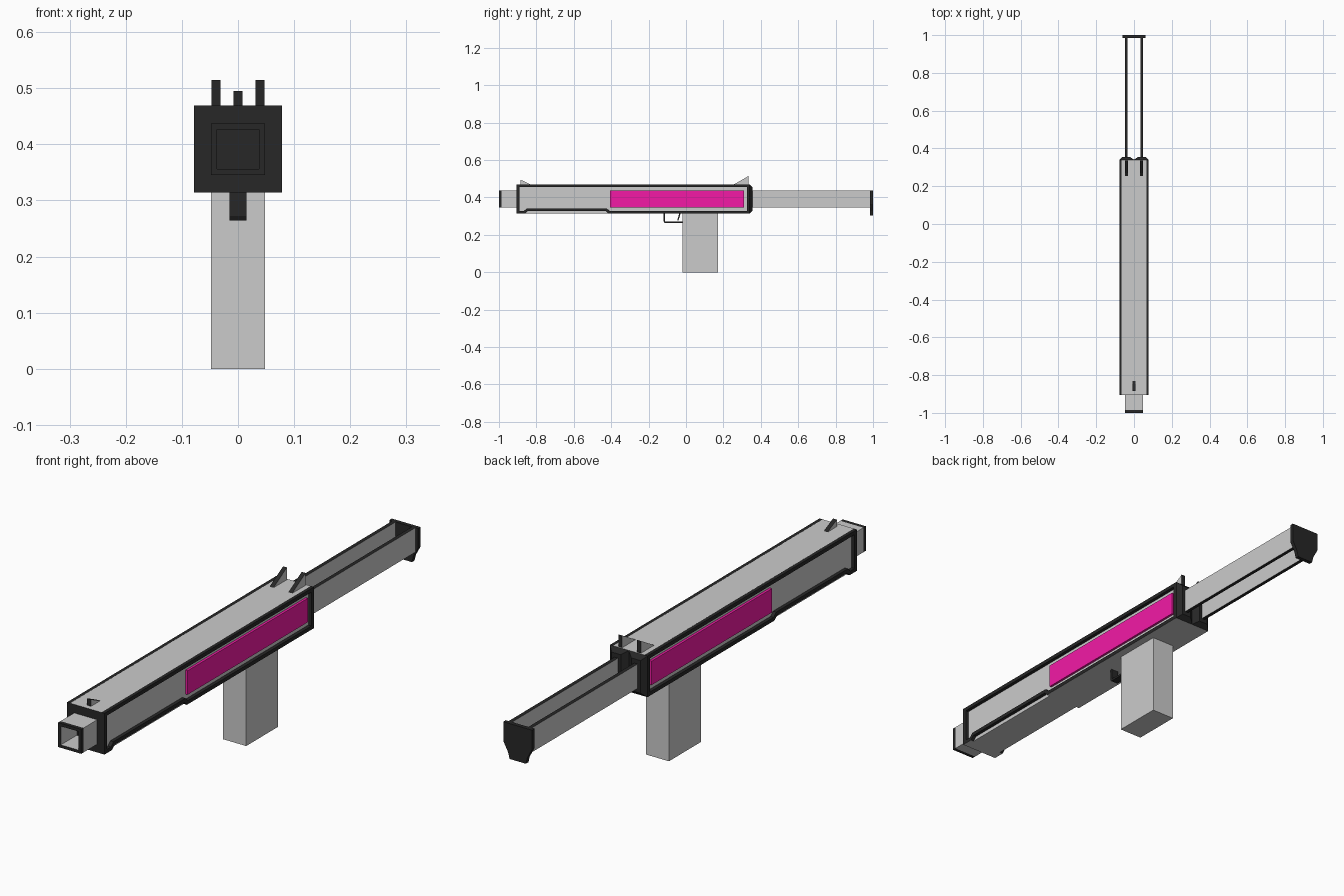
import bpy, bmesh
from mathutils import Vector

if "Cube" in bpy.data.objects:
    bpy.data.objects.remove(bpy.data.objects["Cube"])


def material(name, rgb):
    m = bpy.data.materials.new(name)
    m.diffuse_color = (*rgb, 1)
    m.use_nodes = True
    m.node_tree.nodes["Principled BSDF"].inputs["Base Color"].default_value = m.diffuse_color
    return m


GREY = material("grey", (0.8, 0.8, 0.8))
DARK = material("dark", (0.02, 0.02, 0.02))
PINK = material("magenta", (0.9, 0.01, 0.38))


def finish(name, bm, paint=None, color=DARK, mirror=False):
    """Paint the faces picked by paint(centre, normal), then link the object."""
    bmesh.ops.recalc_face_normals(bm, faces=bm.faces[:])
    for f in bm.faces:
        if paint and paint(f.calc_center_median(), f.normal):
            f.material_index = 1
    me = bpy.data.meshes.new(name)
    bm.to_mesh(me)
    bm.free()
    me.materials.append(GREY)
    me.materials.append(color)
    ob = bpy.data.objects.new(name, me)
    bpy.context.collection.objects.link(ob)
    if mirror:
        ob.modifiers.new("mirror", 'MIRROR').use_mirror_merge = False
    return ob


def extrude(pts, t0, t1, axis='x', hole=None):
    """Extrude a profile along x (y,z points) or y (x,z points)."""
    bm = bmesh.new()

    def loop(p, t):
        return [bm.verts.new((t, a, b) if axis == 'x' else (a, t, b)) for a, b in p]
    n = len(pts)
    o0, o1 = loop(pts, t0), loop(pts, t1)
    walls = [(o0, o1)]
    if hole:
        i0, i1 = loop(hole, t0), loop(hole, t1)
        walls += [(i0, i1), (o0, i0), (o1, i1)]
    else:
        bm.faces.new(o0)
        bm.faces.new(o1)
    for a, b in walls:
        for i in range(n):
            j = (i + 1) % n
            bm.faces.new((a[i], a[j], b[j], b[i]))
    return bm


def rect(a0, a1, b0, b1):
    return [(a0, b0), (a1, b0), (a1, b1), (a0, b1)]


def everywhere(c, n):
    return True


def not_sides(c, n):
    return abs(n.x) < 0.5


# Receiver core, grey with dark end faces
finish("receiver_core", extrude(rect(-0.905, 0.34, 0.314, 0.469), -0.065, 0.065),
       lambda c, n: abs(n.y) > 0.5)

# Raised side frames with a notch along the lower front edge
outer = [(-0.905, 0.469), (-0.905, 0.314), (-0.86, 0.314), (-0.845, 0.328),
         (-0.43, 0.328), (-0.415, 0.314), (0.34, 0.314), (0.34, 0.469)]
inner = [(-0.89, 0.455), (-0.89, 0.328), (-0.866, 0.328), (-0.851, 0.342),
         (-0.424, 0.342), (-0.409, 0.328), (0.325, 0.328), (0.325, 0.455)]
finish("side_frame", extrude(outer, 0.064, 0.078, hole=inner),
       lambda c, n: not (n.z < -0.5 and c.z < 0.32), mirror=True)

# Coloured side panels
finish("side_panel", extrude(rect(-0.405, 0.31, 0.347, 0.437), 0.06, 0.074),
       everywhere, PINK, mirror=True)

# Bevelled rear caps around the stock rails
bm = extrude(rect(0.0, 0.078, 0.314, 0.469), 0.34, 0.356, 'y')
for v in bm.verts:
    if v.co.y > 0.35:
        v.co.x = 0.022 if v.co.x < 0.03 else 0.06
        v.co.z += 0.016 if v.co.z < 0.4 else -0.016
finish("rear_cap", bm, everywhere, mirror=True)

# Square barrel with a dark muzzle band and a blind bore
bm = extrude(rect(-0.048, 0.048, 0.345, 0.437), -1.0, -0.85, 'y')
bmesh.ops.recalc_face_normals(bm, faces=bm.faces[:])
bmesh.ops.bisect_plane(bm, geom=bm.verts[:] + bm.edges[:] + bm.faces[:],
                       plane_co=(0, -0.986, 0), plane_no=(0, 1, 0))
front = [min(bm.faces, key=lambda f: f.calc_center_median().y)]
bmesh.ops.inset_region(bm, faces=front, thickness=0.0155)
front = [f for f in bm.faces if f.normal.y < -0.9 and
         (f.calc_center_median() - Vector((0, -1, 0.391))).length < 0.005]
bore = bmesh.ops.extrude_discrete_faces(bm, faces=front)["faces"]
bmesh.ops.translate(bm, verts=bore[0].verts[:], vec=(0, 0.12, 0))
finish("barrel", bm, lambda c, n: c.y < -0.984)

# Sights: wedge blades with grey sides
finish("front_sight", extrude([(-0.885, 0.465), (-0.83, 0.465), (-0.83, 0.469), (-0.885, 0.495)],
                              -0.008, 0.008), not_sides)
finish("rear_sight", extrude([(0.255, 0.465), (0.335, 0.465), (0.335, 0.515), (0.255, 0.469)],
                             0.031, 0.047), not_sides, mirror=True)

# Stock: two flat rails and a tapered butt plate
finish("stock_rail", extrude(rect(0.33, 0.99, 0.345, 0.437), 0.034, 0.048),
       not_sides, mirror=True)
finish("butt_plate", extrude([(-0.06, 0.437), (-0.06, 0.365), (-0.04, 0.328), (-0.034, 0.304),
                              (0.034, 0.304), (0.04, 0.328), (0.06, 0.365), (0.06, 0.437)],
                             0.985, 1.0, 'y'), everywhere)

# Grip
finish("grip", extrude(rect(-0.02, 0.17, 0.0, 0.316), -0.048, 0.048))

# Trigger guard and trigger
finish("trigger_guard", extrude(
    [(-0.12, 0.316), (-0.12, 0.272), (-0.115, 0.264), (-0.018, 0.264),
     (-0.018, 0.272), (-0.111, 0.272), (-0.112, 0.274), (-0.112, 0.316)],
    -0.015, 0.015), everywhere)
finish("trigger", extrude([(-0.036, 0.316), (-0.028, 0.316), (-0.041, 0.276), (-0.047, 0.276)],
                          -0.008, 0.008), everywhere)
